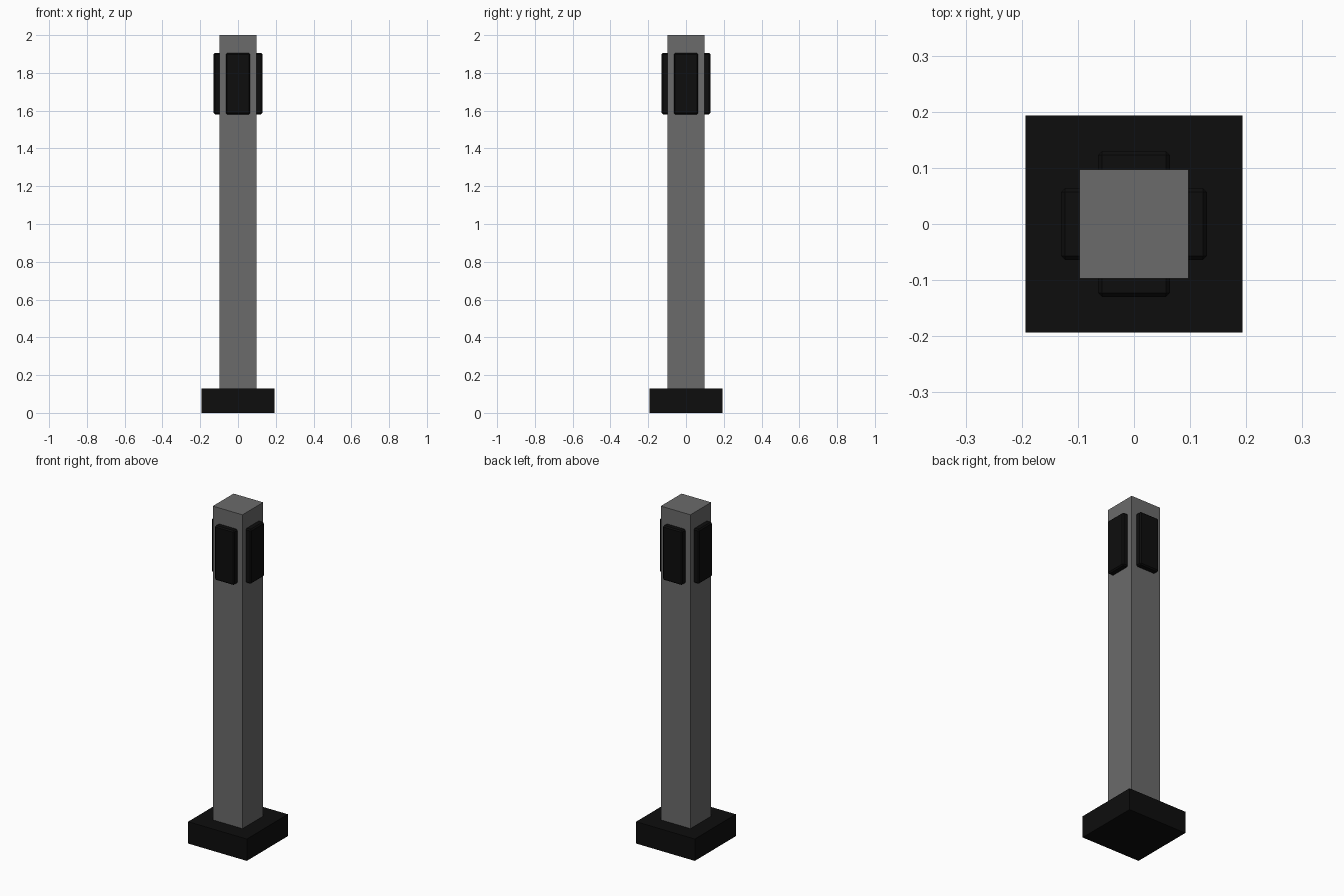
import bpy
import math

cube = bpy.data.objects.get("Cube")
if cube:
    bpy.data.objects.remove(cube, do_unlink=True)


def make_material(name, value):
    mat = bpy.data.materials.new(name)
    mat.use_nodes = True
    colour = (value, value, value, 1)
    mat.diffuse_color = colour
    mat.node_tree.nodes["Principled BSDF"].inputs["Base Color"].default_value = colour
    return mat


grey = make_material("mid grey", 0.145)
black = make_material("near black", 0.004)


def box(name, centre, size, mat, turn=0.0, bevel=0.0):
    bpy.ops.mesh.primitive_cube_add(size=1, location=centre, rotation=(0, 0, turn))
    ob = bpy.context.object
    ob.name = name
    ob.scale = size
    bpy.ops.object.transform_apply(location=False, rotation=False, scale=True)
    ob.data.materials.append(mat)
    if bevel:
        mod = ob.modifiers.new("edge chamfer", 'BEVEL')
        mod.width = bevel
        mod.segments = 1
    return ob


# Foot and square post
box("base", (0, 0, 0.065), (0.387, 0.387, 0.13), black)
box("post", (0, 0, 1.065), (0.195, 0.195, 1.87), grey)

# One chamfered panel on each side near the top, sunk slightly into the post
for i, side in enumerate(("front", "left", "back", "right")):
    a = math.radians(90 * i)
    reach = 0.11
    box(side + "_panel", (reach * math.sin(a), -reach * math.cos(a), 1.743),
        (0.128, 0.04, 0.324), black, turn=a, bevel=0.007)
